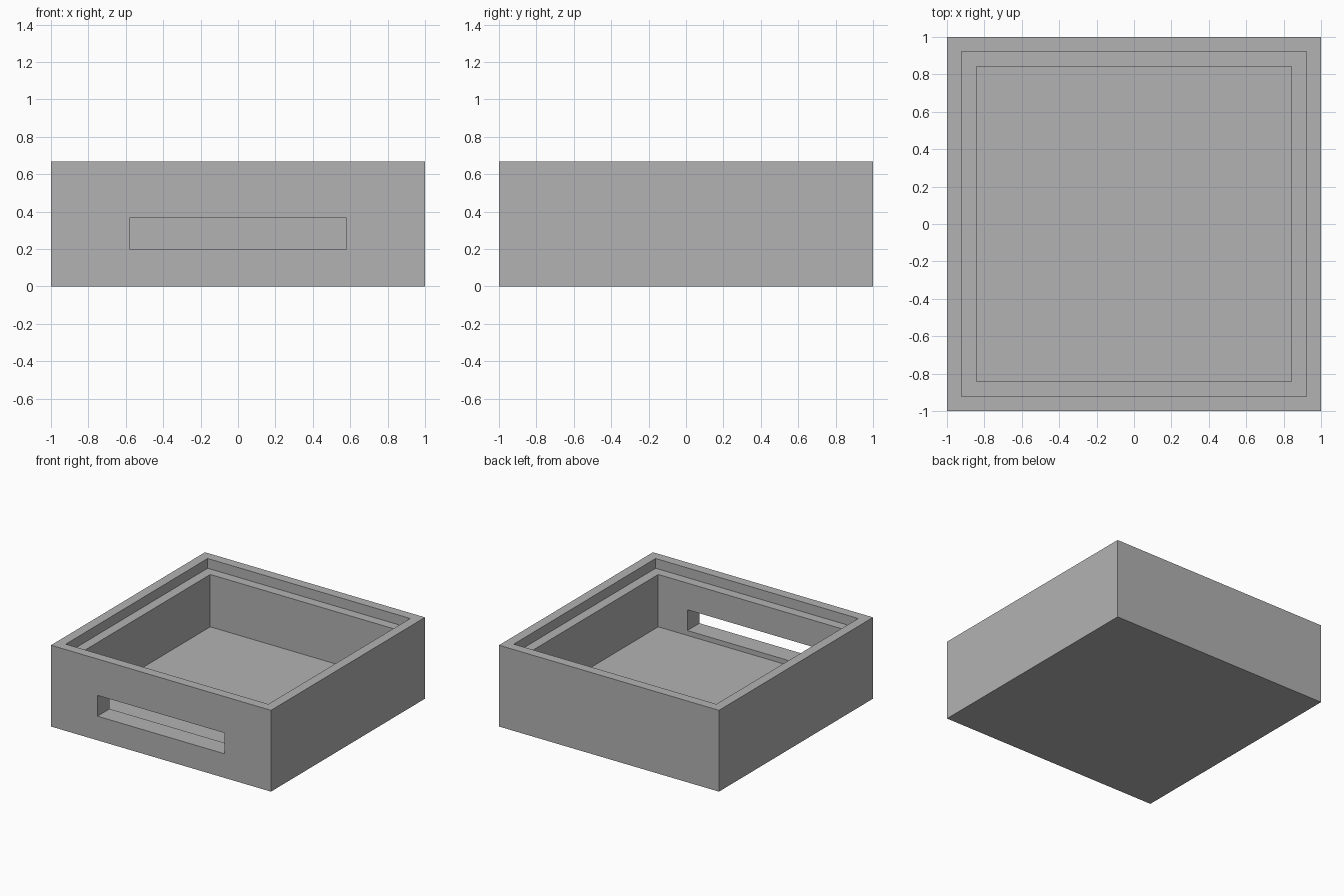
import bpy
import bmesh

default = bpy.data.objects.get("Cube")
if default:
    bpy.data.objects.remove(default, do_unlink=True)

HEIGHT = 0.668
LIP = 0.921        # half width of the lid recess
POCKET = 0.842     # half width of the main pocket
LEDGE_Z = 0.588
FLOOR_Z = 0.158

grey = bpy.data.materials.new("plain_grey")
grey.use_nodes = True
colour = (0.448, 0.448, 0.448, 1)
grey.diffuse_color = colour
grey.node_tree.nodes["Principled BSDF"].inputs["Base Color"].default_value = colour


def block(name, low, high):
    """Axis-aligned box between two corners."""
    bm = bmesh.new()
    bmesh.ops.create_cube(bm, size=1)
    for v in bm.verts:
        v.co = [h if c > 0 else l for c, l, h in zip(v.co, low, high)]
    mesh = bpy.data.meshes.new(name)
    bm.to_mesh(mesh)
    bm.free()
    mesh.materials.append(grey)
    obj = bpy.data.objects.new(name, mesh)
    bpy.context.collection.objects.link(obj)
    return obj


def sink(bm, face, margin, depth):
    """Inset a face, then push it straight down with new side walls."""
    bmesh.ops.inset_region(bm, faces=[face], thickness=margin, use_even_offset=True)
    inner = bmesh.ops.extrude_discrete_faces(bm, faces=[face])["faces"][0]
    bmesh.ops.translate(bm, verts=inner.verts, vec=(0, 0, -depth))
    return inner


# Open tray: outer block with a stepped pocket
tray = block("tray_body", (-1, -1, 0), (1, 1, HEIGHT))
bm = bmesh.new()
bm.from_mesh(tray.data)
bm.normal_update()
top = max(bm.faces, key=lambda f: f.calc_center_median().z)
ledge = sink(bm, top, 1 - LIP, HEIGHT - LEDGE_Z)
sink(bm, ledge, LIP - POCKET, LEDGE_Z - FLOOR_Z)
bmesh.ops.remove_doubles(bm, verts=bm.verts, dist=0.0001)
bmesh.ops.recalc_face_normals(bm, faces=bm.faces)
bm.to_mesh(tray.data)
bm.free()

# Slot through the front wall
cutter = block("slot_cutter", (-0.577, -1.1, 0.198), (0.577, -0.7, 0.369))
cutter.hide_render = True
cutter.hide_viewport = True
cutter.display_type = 'WIRE'
slot = tray.modifiers.new("front_slot", 'BOOLEAN')
slot.operation = 'DIFFERENCE'
slot.solver = 'EXACT'
slot.object = cutter
